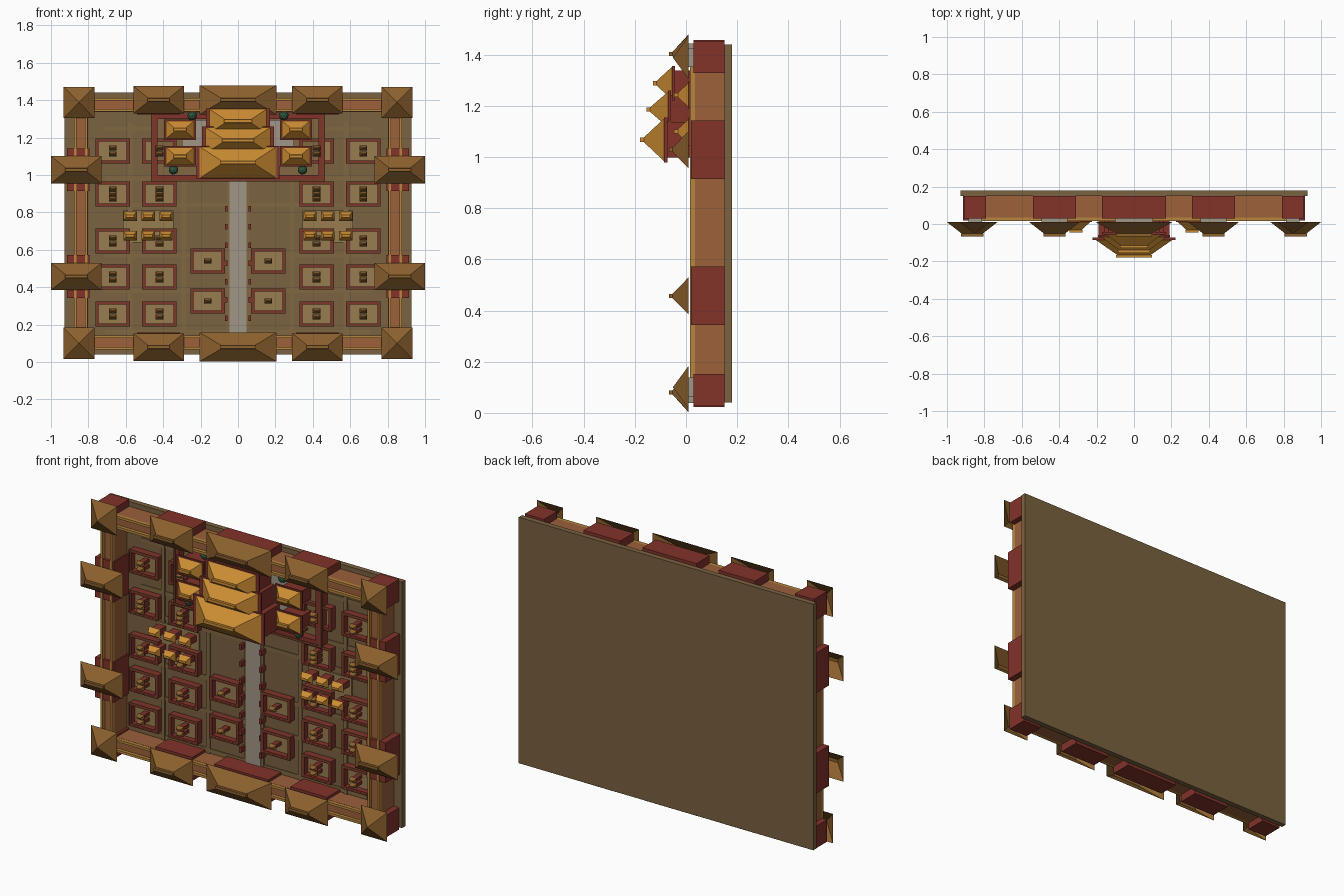
import bpy, bmesh
from mathutils import Matrix, Color

if "Cube" in bpy.data.objects:
    bpy.data.objects.remove(bpy.data.objects["Cube"])

# The model is a city plan on a vertical plate: plan = x,z and building height grows toward -y
def mat(name, r, g, b):
    m = bpy.data.materials.new(name)
    m.diffuse_color = (*Color((r, g, b)).from_srgb_to_scene_linear(), 1)
    m.use_nodes = True
    m.node_tree.nodes["Principled BSDF"].inputs["Base Color"].default_value = m.diffuse_color
    return m

EARTH = mat("earth", .48, .385, .25)
STREET = mat("street", .51, .405, .26)
FLOOR = mat("ward_floor", .60, .49, .32)
BRICK = mat("brick", .61, .38, .23)
DARK = mat("dark_brick", .45, .25, .16)
RED = mat("red", .51, .20, .165)
GOLD = mat("gold", .80, .55, .20)
TRIM = mat("trim", .72, .52, .24)
BROWN = mat("brown_roof", .55, .38, .18)
STONE = mat("stone", .63, .59, .53)
GREEN = mat("green", .18, .33, .24)
G = .15  # ground level (plate front face)

def finish(bm, name, m):
    me = bpy.data.meshes.new(name)
    bm.to_mesh(me)
    bm.free()
    me.materials.append(m)
    ob = bpy.data.objects.new(name, me)
    bpy.context.collection.objects.link(ob)
    return ob

def frustum(name, x, z, w, d, y0, w1, d1, y1, m, open_base=False):
    """Block of w x d at depth y0 tapering to w1 x d1 at depth y1."""
    bm = bmesh.new()
    rings = []
    for a, b, y in ((w, d, y0), (w1, d1, y1)):
        rings.append([bm.verts.new((x + sx * a / 2, y, z + sz * b / 2))
                      for sx, sz in ((-1, -1), (1, -1), (1, 1), (-1, 1))])
    lo, hi = rings
    base = bm.faces.new(lo)
    bm.faces.new(hi)
    for i in range(4):
        j = (i + 1) % 4
        bm.faces.new((lo[i], lo[j], hi[j], hi[i]))
    bmesh.ops.recalc_face_normals(bm, faces=bm.faces)
    if open_base:
        bm.faces.remove(base)
    return finish(bm, name, m)

def box(name, x, z, w, d, y0, y1, m):
    return frustum(name, x, z, w, d, y0, w, d, y1, m)

def ring(name, x, z, w, d, t, y0, y1, m):
    """Rectangular enclosure wall of thickness t."""
    for s in (-1, 1):
        box(name, x, z + s * (d - t) / 2, w, t, y0, y1, m)
        box(name, x + s * (w - t) / 2, z, t, d - 2 * t, y0, y1, m)

def roof(name, x, z, w, d, y0, y1, ridge, m):
    """Hollow hipped roof with a ridge bar on top."""
    frustum(name, x, z, w, d, y0, ridge, .018, y1, m, True)
    box(name + "_ridge", x, z, ridge + .01, .016, y1, y1 - .014, m)

def house(name, x, z, w, d, y0, y1, m):
    """Small red house with an overhanging roof."""
    box(name + "_body", x, z, w * .7, d * .7, G, y0, RED)
    frustum(name + "_roof", x, z, w, d, y0, w * .6, d * .25, y1, m)

# base plate
box("base_plate", 0, .74, 1.855, 1.40, .18, G, EARTH)

# city wall with parapets
ring("city_wall", 0, .74, 1.755, 1.345, .075, G, .035, BRICK)
ring("outer_parapet", 0, .74, 1.755, 1.345, .014, .035, .016, TRIM)
ring("inner_parapet", 0, .74, 1.635, 1.225, .014, .035, .016, TRIM)

# gates and corner towers
def tower(name, x, z, w, d, rw, rd, ridge, rz):
    flank = name == "flank_gate"
    box(name + "_base", x - (.01 * x / abs(x) if flank else 0), z, w, d, G, .02 if flank else .03, RED)
    if not flank:
        box(name + "_neck", x, rz, w * .6, d * .6, .03, .008, STONE)
    if ridge:
        roof(name + "_roof", x, rz, rw, rd, .01, -.052, ridge, BROWN)
    else:
        frustum(name + "_roof", x, rz, rw, rd, .01, .004, .004, -.05, BROWN, True)

for z, rz, cz, tag in ((.09, .08, .1, "south"), (1.39, 1.402, 1.388, "north")):
    tower(tag + "_main_gate", 0, z, .34, .135, .41, .155, .18, rz)
    for s in (-1, 1):
        tower(tag + "_side_gate", s * .425, z, .23, .135, .27, .147, .11, rz)
        tower(tag + "_corner_tower", s * .85, z, .12, .125, .165, .167, 0, cz)
for s in (-1, 1):
    for z in (.457, 1.028):
        tower("flank_gate", s * .865, z, .12, .228, .27, .145, .11, z)

# streets
for z in (.16, .38, .57, .84, .98, 1.245):
    box("cross_street", 0, z, 1.42, .022, G, .146, STREET)
for s in (-1, 1):
    for x in (.575, .29):
        box("long_street", s * x, .71, .024, 1.14, G, .144, STREET)

# central avenue with bordering posts
box("avenue", 0, .56, .09, .84, G, .138, STONE)
for s in (-1, 1):
    box("avenue_kerb", s * .053, .56, .016, .84, G, .142, STREET)
    for i in range(7):
        box("avenue_post", s * .063, .235 + i * .0975, .014, .03, G, .11, RED)

# residential wards
def ward(x, z, offsets):
    box("ward_floor", x, z, .16, .11, G, .138, FLOOR)
    ring("ward_wall", x, z, .178, .128, .014, G, .105, RED)
    ring("ward_coping", x, z, .184, .134, .007, .112, .104, DARK)
    for dz in offsets:
        house("ward_house", x, z + dz, .042, .026, .085, .06, BROWN)

for s in (-1, 1):
    for x in (.67, .42):
        for z in (.257, .455, .647, .898, 1.128):
            ward(s * x, z, (-.027, 0, .027) if z == .898 else (-.016, .016))
    for z in (.326, .54):
        ward(s * .162, z, (0,))

# markets
for s in (-1, 1):
    box("market_floor", s * .48, .725, .27, .17, G, .141, FLOOR)
    for x in (.385, .48, .577):
        for z in (.675, .78):
            house("market_hall", s * x, z, .072, .052, .075, .045, GOLD)

# palace enclosure and terraces
ring("palace_wall", 0, 1.15, .92, .36, .03, G, .085, RED)
ring("palace_coping", 0, 1.15, .93, .37, .012, .095, .082, DARK)
box("palace_court", 0, 1.15, .86, .30, G, .13, STREET)
box("palace_terrace", 0, 1.17, .60, .25, .13, .10, STONE)

# three main halls in a row
for x_w, z, d, y0, y1, rg in ((.41, 1.067, .168, -.085, -.165, .18),
                              (.35, 1.185, .140, -.070, -.14, .16),
                              (.305, 1.288, .128, -.055, -.115, .14)):
    box("main_hall_body", 0, z, x_w - .03, d - .03, .10, y0 + .012, RED)
    box("main_hall_eave", 0, z, x_w + .035, d + .008, y0 + .012, y0, RED)
    roof("main_hall_roof", 0, z, x_w, d, y0, y1, rg, GOLD)

# side halls
for s in (-1, 1):
    for z in (1.10, 1.242):
        box("side_hall_body", s * .31, z, .12, .075, .13, .02, RED)
        box("side_hall_eave", s * .31, z, .17, .11, .02, .01, RED)
        roof("side_hall_roof", s * .31, z, .15, .095, .01, -.032, .06, GOLD)

# courtyard trees
for s in (-1, 1):
    for x, z in ((.245, 1.318), (.345, 1.028)):
        box("tree_trunk", s * x, z, .01, .01, .13, .06, DARK)
        bm = bmesh.new()
        bmesh.ops.create_icosphere(bm, subdivisions=2, radius=.026,
                                   matrix=Matrix.Translation((s * x, .055, z)))
        finish(bm, "tree_crown", GREEN)
